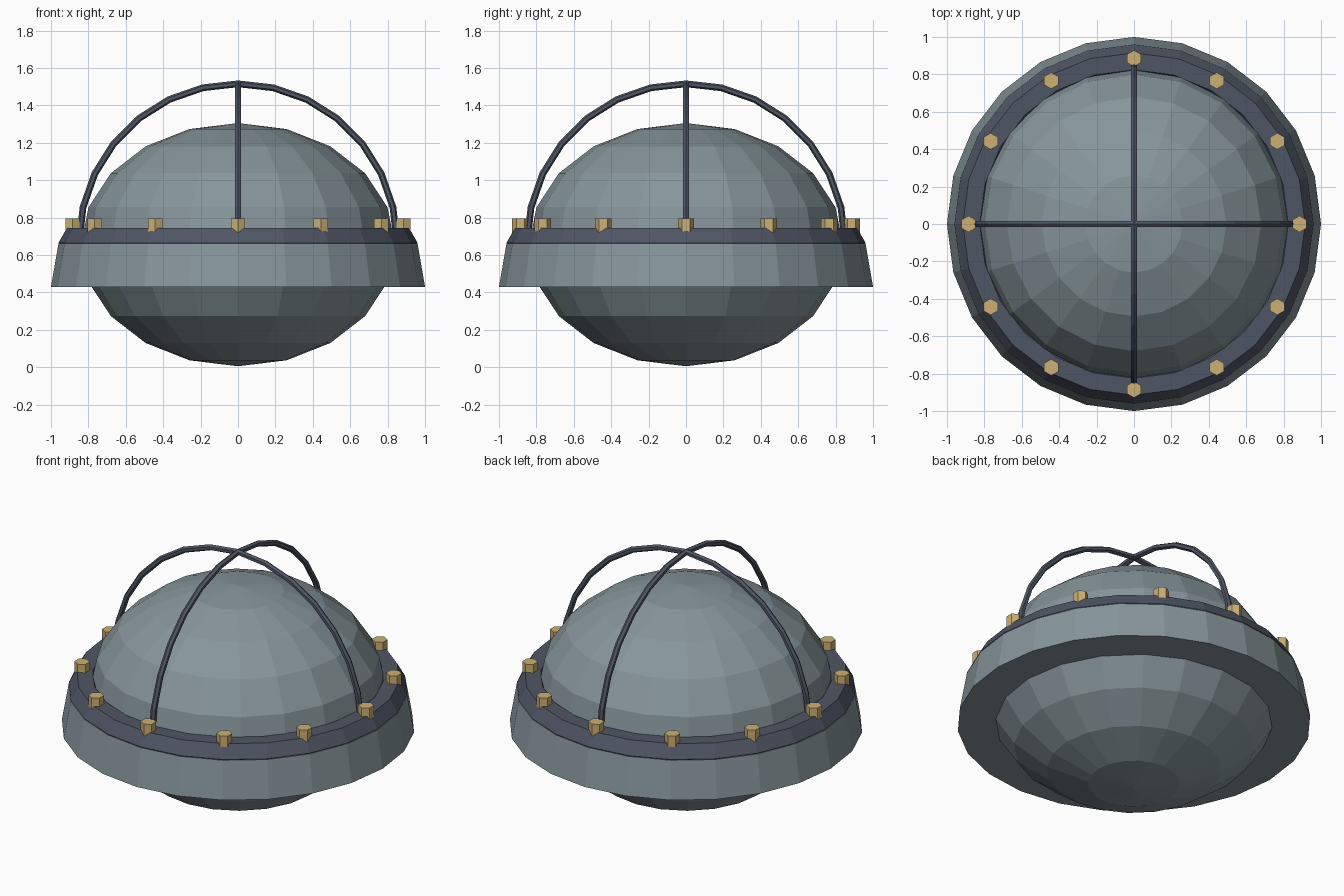
import bpy, bmesh, math
from math import sin, cos, pi, tau

if "Cube" in bpy.data.objects:
    bpy.data.objects.remove(bpy.data.objects["Cube"])


def material(name, rgb):
    m = bpy.data.materials.new(name)
    m.diffuse_color = (*rgb, 1)
    m.use_nodes = True
    m.node_tree.nodes["Principled BSDF"].inputs["Base Color"].default_value = m.diffuse_color
    return m


SHELL = material("grey green shell", (0.24, 0.30, 0.325))
DARK = material("dark slate metal", (0.078, 0.092, 0.127))
BRASS = material("brass", (0.61, 0.43, 0.175))


def finish(obj, name, mat):
    obj.name = name
    obj.data.materials.append(mat)
    return obj


def sweep(name, rings, mat, closed):
    """Skin a list of equally sized vertex loops; cap the ends if open."""
    bm = bmesh.new()
    loops = [[bm.verts.new(p) for p in ring] for ring in rings]
    n, k = len(loops), len(loops[0])
    for i in range(n if closed else n - 1):
        a, b = loops[i], loops[(i + 1) % n]
        for j in range(k):
            bm.faces.new((a[j], a[(j + 1) % k], b[(j + 1) % k], b[j]))
    if not closed:
        bm.faces.new(loops[0])
        bm.faces.new(loops[-1])
    bmesh.ops.recalc_face_normals(bm, faces=bm.faces)
    mesh = bpy.data.meshes.new(name)
    bm.to_mesh(mesh)
    bm.free()
    obj = bpy.data.objects.new(name, mesh)
    bpy.context.collection.objects.link(obj)
    return finish(obj, name, mat)


# Squashed faceted globe
bpy.ops.mesh.primitive_uv_sphere_add(segments=20, ring_count=10, radius=1,
                                     location=(0, 0, 0.655))
globe = finish(bpy.context.object, "globe", SHELL)
globe.scale = (0.84, 0.84, 0.65)

# Tapered skirt around the middle
bpy.ops.mesh.primitive_cone_add(vertices=24, radius1=1.0, radius2=0.96,
                                depth=0.23, location=(0, 0, 0.545))
finish(bpy.context.object, "skirt", SHELL)

# Hexagonal-section rim ring
rings = []
for i in range(24):
    a = tau * i / 24
    rings.append([((0.87 + 0.09 * cos(t)) * cos(a),
                   (0.87 + 0.09 * cos(t)) * sin(a),
                   0.665 + 0.09 * sin(t))
                  for t in (tau * j / 6 for j in range(6))])
sweep("rim_ring", rings, DARK, True)

# Two crossing guard arches
for name, turn in (("guard_arch_side", 0), ("guard_arch_front", pi / 2)):
    rings = []
    for i in range(15):
        a = pi * i / 14
        rings.append([((0.85 + 0.018 * cos(t)) * cos(a),
                       0.018 * sin(t),
                       0.665 + (0.85 + 0.018 * cos(t)) * sin(a))
                      for t in (tau * j / 6 for j in range(6))])
    sweep(name, rings, DARK, False).rotation_euler.z = turn

# Twelve hexagonal bolts on the rim
for i in range(12):
    a = tau * i / 12
    bpy.ops.mesh.primitive_cylinder_add(
        vertices=6, radius=0.044, depth=0.09,
        location=(0.885 * cos(a), 0.885 * sin(a), 0.75))
    finish(bpy.context.object, f"bolt_{i + 1}", BRASS)
